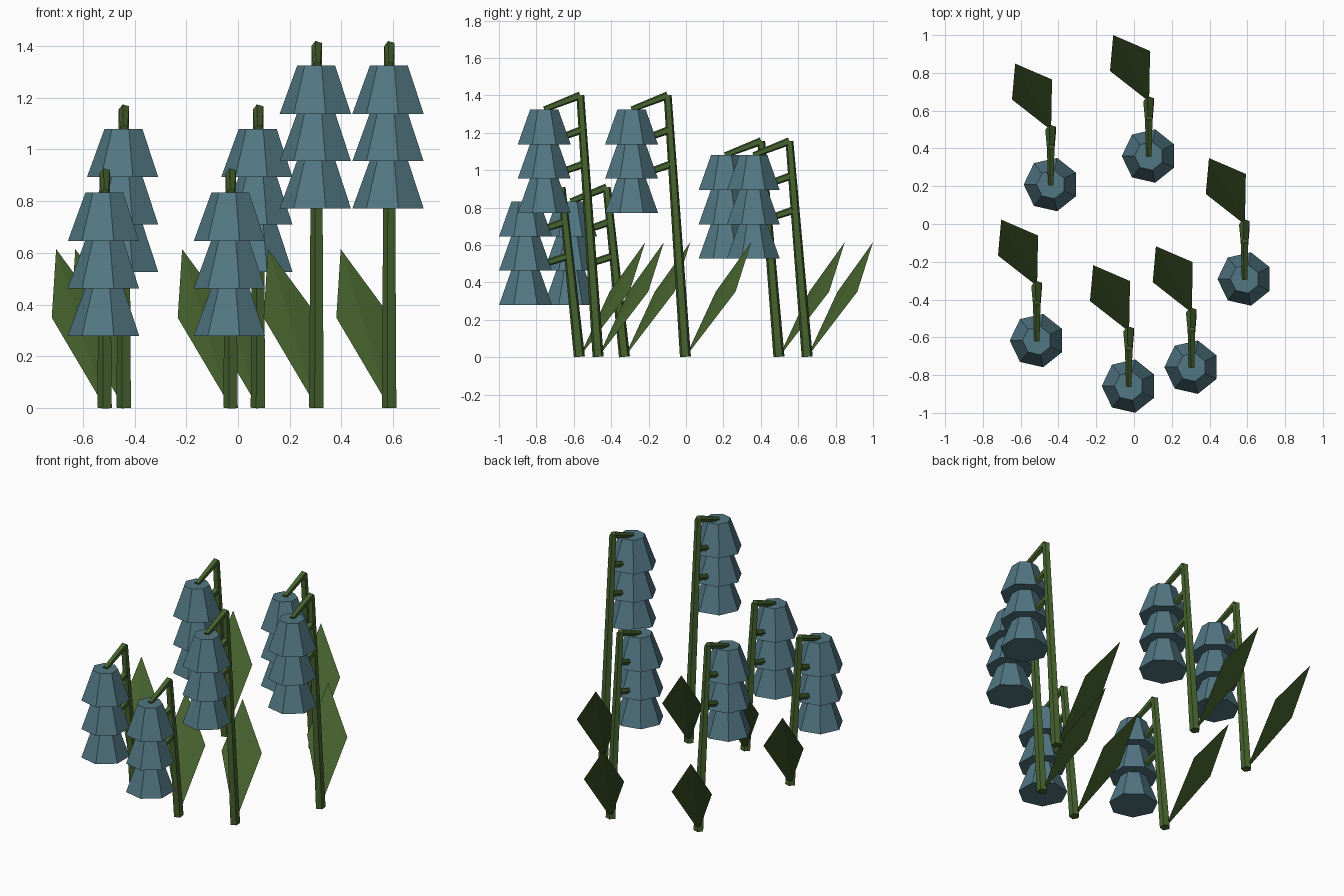
import bpy, bmesh, math
from mathutils import Vector

if "Cube" in bpy.data.objects:
    bpy.data.objects.remove(bpy.data.objects["Cube"])


def material(name, rgb):
    m = bpy.data.materials.new(name)
    m.diffuse_color = (*rgb, 1)
    m.use_nodes = True
    m.node_tree.nodes["Principled BSDF"].inputs["Base Color"].default_value = m.diffuse_color
    return m


GREEN = material("leaf green", (0.062, 0.125, 0.028))
BLUE = material("dusty blue", (0.085, 0.185, 0.228))


def frustum(bm, p0, p1, r0, r1, sides):
    """Closed tapered prism between two points lying in a plane of constant x."""
    p0, p1 = Vector(p0), Vector(p1)
    u = Vector((1, 0, 0))
    v = (p1 - p0).normalized().cross(u)
    rings = []
    for p, r in ((p0, r0), (p1, r1)):
        ring = []
        for i in range(sides):
            a = math.pi + 2 * math.pi * i / sides
            ring.append(bm.verts.new(p + r * (math.cos(a) * u + math.sin(a) * v)))
        rings.append(ring)
    lo, hi = rings
    for i in range(sides):
        j = (i + 1) % sides
        bm.faces.new((lo[i], lo[j], hi[j], hi[i]))
    bm.faces.new(lo[::-1])
    bm.faces.new(hi)


def finish(bm, name, mat, loc):
    bmesh.ops.recalc_face_normals(bm, faces=bm.faces)
    mesh = bpy.data.meshes.new(name)
    bm.to_mesh(mesh)
    bm.free()
    mesh.materials.append(mat)
    ob = bpy.data.objects.new(name, mesh)
    ob.location = loc
    bpy.context.collection.objects.link(ob)


LEAN, BELL_Y = -0.095, -0.288      # stem-top and bell-axis offsets
STEP, BELL_H = 0.183, 0.187        # bell spacing and height


def flower(x, y, h):
    loc = (x, y, 0)

    # leaning five-sided stem
    bm = bmesh.new()
    frustum(bm, (0, 0, 0.002), (0, LEAN, h), 0.031, 0.022, 5)
    finish(bm, "stem", GREEN, loc)

    # stalks carrying the bells
    bm = bmesh.new()
    for i in range(3):
        z = h - i * STEP
        frustum(bm, (0, LEAN * z / h, z), (0, BELL_Y, z - 0.075), 0.022, 0.016, 5)
    finish(bm, "bell_stalks", GREEN, loc)

    # three stacked seven-sided bells
    bm = bmesh.new()
    for i in range(3):
        top = h - 0.075 - i * STEP
        frustum(bm, (0, BELL_Y, top - BELL_H), (0, BELL_Y, top), 0.145, 0.077, 7)
    finish(bm, "bells", BLUE, loc)

    # folded diamond leaf
    bm = bmesh.new()
    base, left, tip, right = [bm.verts.new(p) for p in (
        (0, 0, 0), (-0.207, 0.162, 0.35), (-0.19, 0.352, 0.615), (0.005, 0.268, 0.35))]
    bm.faces.new((base, tip, left))
    bm.faces.new((base, right, tip))
    finish(bm, "leaf", GREEN, loc)


for x, y, h in ((0.306, -0.47, 1.40), (0.587, -0.003, 1.40),
                (-0.439, 0.497, 1.155), (0.08, 0.648, 1.155),
                (-0.513, -0.329, 0.908), (-0.026, -0.57, 0.908)):
    flower(x, y, h)
